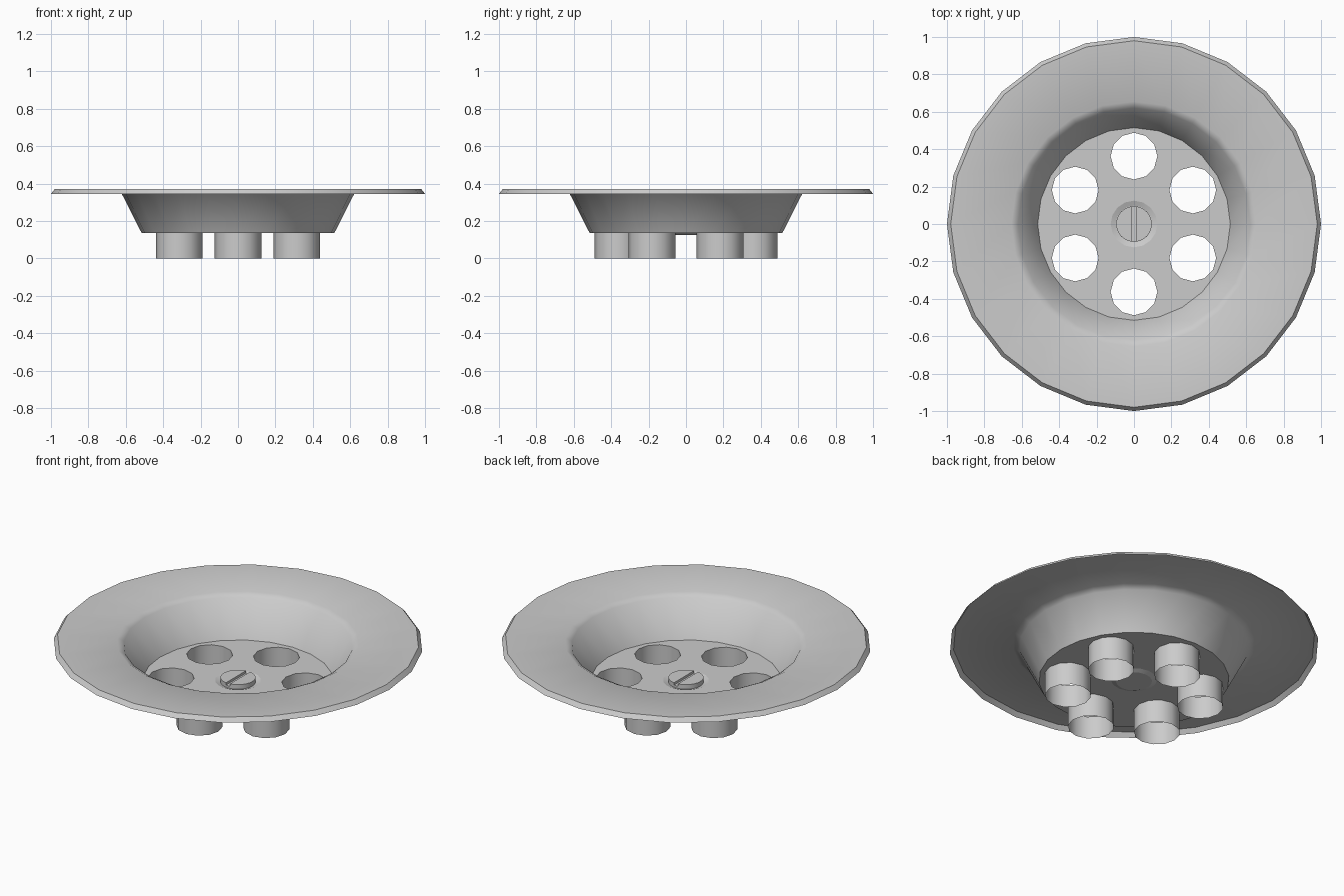
import bpy, bmesh
from math import sin, cos, pi, asin

if "Cube" in bpy.data.objects:
    bpy.data.objects.remove(bpy.data.objects["Cube"])

FLOOR_Z = 0.135
HOLES = [(0.363 * cos(pi / 6 + k * pi / 3), 0.363 * sin(pi / 6 + k * pi / 3)) for k in range(6)]


def ring(bm, r, z, n, cx=0.0, cy=0.0):
    return [bm.verts.new((cx + r * cos(2 * pi * i / n), cy + r * sin(2 * pi * i / n), z))
            for i in range(n)]


def loft(bm, a, b):
    n = len(a)
    for i in range(n):
        bm.faces.new((a[i], a[(i + 1) % n], b[(i + 1) % n], b[i]))


def lathe(bm, profile, n, cx=0.0, cy=0.0):
    rings = [ring(bm, r, z, n, cx, cy) for r, z in profile]
    for a, b in zip(rings, rings[1:]):
        loft(bm, a, b)
    return rings


def finish(bm, name, angle=35):
    mesh = bpy.data.meshes.new(name)
    bm.to_mesh(mesh)
    bm.free()
    ob = bpy.data.objects.new(name, mesh)
    bpy.context.collection.objects.link(ob)
    bpy.ops.object.select_all(action='DESELECT')
    ob.select_set(True)
    bpy.context.view_layer.objects.active = ob
    bpy.ops.object.shade_smooth_by_angle(angle=angle * pi / 180)
    return ob


# Flange and tapered bowl wall
bm = bmesh.new()
lathe(bm, [(0.515, FLOOR_Z), (0.62, 0.342), (0.655, 0.36), (0.98, 0.37)], 24)
lathe(bm, [(0.98, 0.37), (1.0, 0.345)], 24)
bmesh.ops.remove_doubles(bm, verts=bm.verts, dist=1e-5)
finish(bm, "flange_bowl", 40)

# Perforated floor, filled between the outer circle, the holes and the dimple
bm = bmesh.new()
loops = [ring(bm, 0.515, FLOOR_Z, 24), ring(bm, 0.125, FLOOR_Z, 16)]
loops += [ring(bm, 0.125, FLOOR_Z, 12, x, y) for x, y in HOLES]
edges = [bm.edges.new((lp[i], lp[(i + 1) % len(lp)])) for lp in loops for i in range(len(lp))]
bmesh.ops.triangle_fill(bm, use_beauty=True, use_dissolve=False, edges=edges, normal=(0, 0, 1))
# Screw dimple
bottom = ring(bm, 0.098, 0.125, 16)
loft(bm, bottom, loops[1])
bm.faces.new(bottom)
finish(bm, "drain_floor", 20)

# Drain tubes below the holes
for k, (x, y) in enumerate(HOLES):
    bm = bmesh.new()
    lathe(bm, [(0.125, 0.0), (0.125, FLOOR_Z)], 12, x, y)
    finish(bm, f"drain_tube_{k + 1}", 40)

# Slotted screw: base disc plus two half heads
R, SLOT = 0.095, 0.013
bm = bmesh.new()
base = lathe(bm, [(R, 0.125), (R, 0.138)], 24)
bm.faces.new(base[1])
finish(bm, "screw_base")
a0 = pi / 2 - asin(SLOT / R)
for side, name in ((1, "screw_half_right"), (-1, "screw_half_left")):
    bm = bmesh.new()
    angles = [-a0 + 2 * a0 * i / 12 for i in range(13)]
    low, top = [[bm.verts.new((side * R * cos(a), side * R * sin(a), z)) for a in angles]
                for z in (0.138, 0.152)]
    loft(bm, low, top)
    bm.faces.new(top)
    finish(bm, name)
